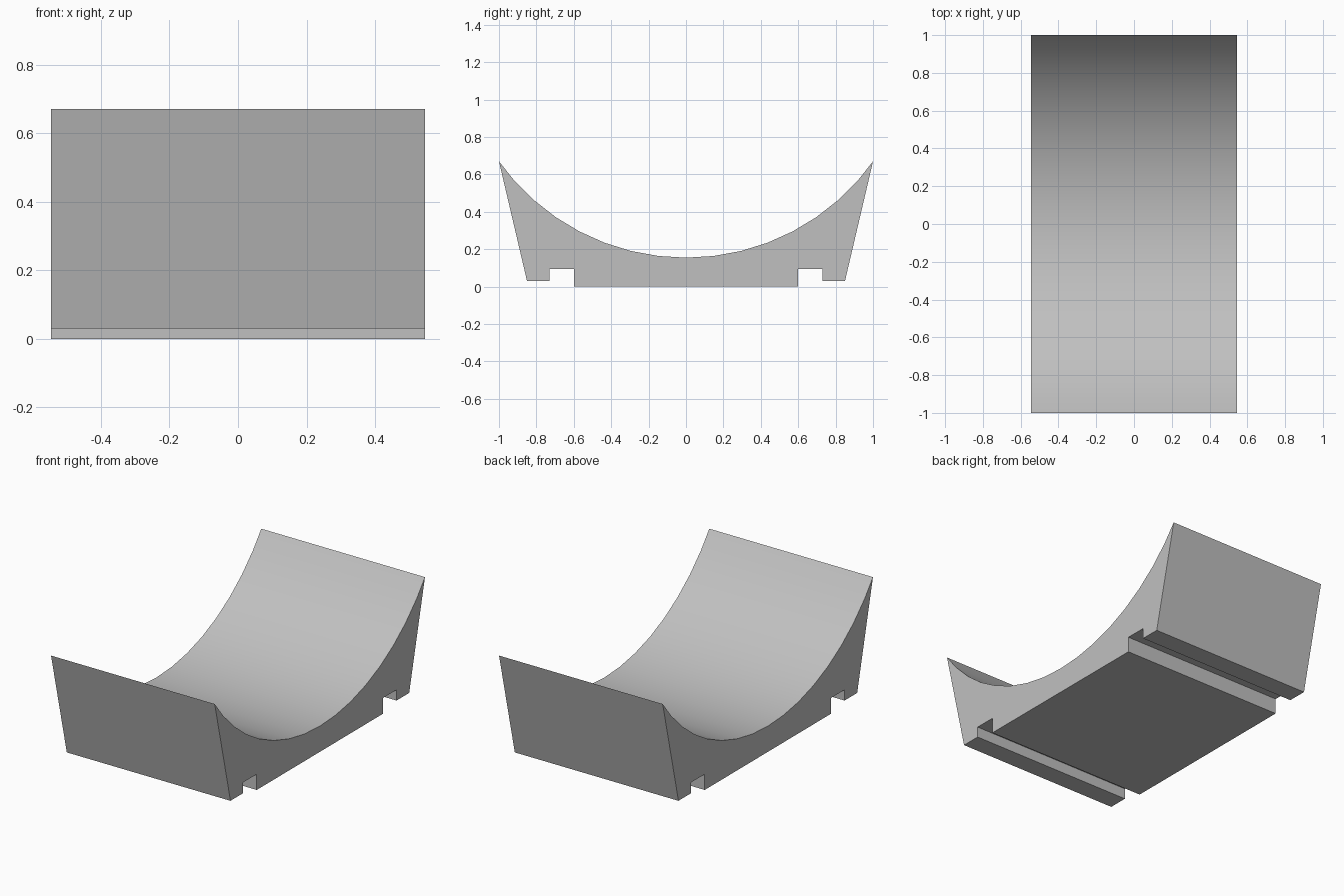
import bpy, bmesh
from math import radians, sin, cos, sqrt

cube = bpy.data.objects.get("Cube")
if cube:
    bpy.data.objects.remove(cube, do_unlink=True)

HALF_WIDTH = 0.545
RIM, DIP = 0.67, 0.155
RADIUS = (1 + (RIM - DIP) ** 2) / (2 * (RIM - DIP))
STEP = radians(360 / 52)

# Plain grey material
grey = bpy.data.materials.new("plain_grey")
grey.use_nodes = True
colour = (0.53, 0.53, 0.53, 1)
grey.diffuse_color = colour
grey.node_tree.nodes["Principled BSDF"].inputs["Base Color"].default_value = colour

# Half profile (y, z): stepped underside with a groove, then the sloping end wall
half = [(0.6, 0), (0.6, 0.095), (0.73, 0.095), (0.73, 0.03), (0.85, 0.03), (1, RIM)]
# Concave top from rim to rim
arc = [(RADIUS * sin(i * STEP), DIP + RADIUS * (1 - cos(i * STEP)))
       for i in range(7, -8, -1)]
profile = half + arc + [(-y, z) for y, z in reversed(half)]

# Extrude the profile across the width
bm = bmesh.new()
face = bm.faces.new([bm.verts.new((-HALF_WIDTH, y, z)) for y, z in profile])
side = bmesh.ops.extrude_face_region(bm, geom=[face])["geom"]
bmesh.ops.translate(bm, vec=(2 * HALF_WIDTH, 0, 0),
                    verts=[v for v in side if isinstance(v, bmesh.types.BMVert)])
bmesh.ops.recalc_face_normals(bm, faces=bm.faces)

mesh = bpy.data.meshes.new("curved_cradle")
bm.to_mesh(mesh)
bm.free()
mesh.materials.append(grey)
cradle = bpy.data.objects.new("curved_cradle", mesh)
bpy.context.collection.objects.link(cradle)

# Smooth the curved top, keep the corners crisp
bpy.ops.object.select_all(action="DESELECT")
cradle.select_set(True)
bpy.context.view_layer.objects.active = cradle
bpy.ops.object.shade_smooth_by_angle(angle=radians(25))
